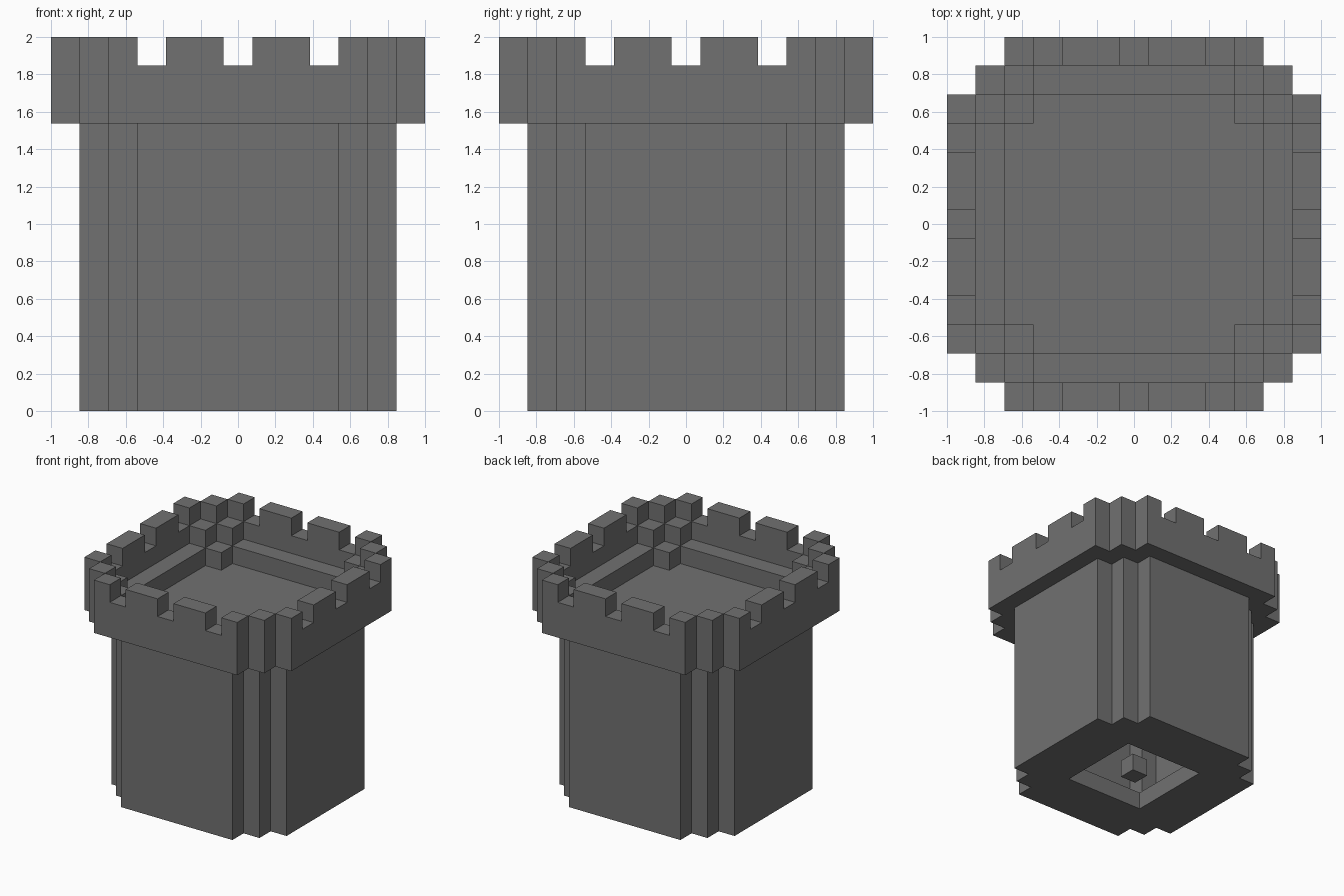
import bpy
import bmesh
from math import radians
from mathutils import Vector

if "Cube" in bpy.data.objects:
    bpy.data.objects.remove(bpy.data.objects["Cube"], do_unlink=True)

UNIT = 2 / 13  # edge of one building block

stone = bpy.data.materials.new("grey_stone")
GREY = (0.165, 0.165, 0.165, 1)
stone.diffuse_color = GREY
stone.use_nodes = True
bsdf = next(n for n in stone.node_tree.nodes if n.type == 'BSDF_PRINCIPLED')
bsdf.inputs["Base Color"].default_value = GREY
bsdf.inputs["Roughness"].default_value = 0.9


# Plan rules: big is the larger distance from the axis, small the lesser one
def in_wall(big, small):
    return (big == 5 and small <= 3) or (big == 4 and small == 4)


def in_room(big, small):
    return big <= 4 and not in_wall(big, small)


def in_rim(big, small):
    return (big == 6 and small <= 4) or (big == 5 and small == 5)


def in_corner_step(big, small):
    return big == 5 and small == 4


# Each part: plan rule, bottom course, top course
parts = {
    "base_plate": (lambda b, s: (in_room(b, s) or in_wall(b, s)) and b > 2, 0, 1),
    "core_block": (lambda b, s: b == 0, 0, 1),
    "tower_wall": (in_wall, 1, 11),
    "roof_floor": (in_room, 9, 10),
    "parapet": (lambda b, s: in_rim(b, s) or in_corner_step(b, s), 10, 12),
    "battlements": (lambda b, s: in_rim(b, s) and s not in (0, 3), 12, 13),
}

# Fill the plan with blocks
blocks = {}
for name, (rule, low, high) in parts.items():
    for x in range(-6, 7):
        for y in range(-6, 7):
            small, big = sorted((abs(x), abs(y)))
            if rule(big, small):
                for z in range(low, high):
                    blocks[x, y, z] = name


def exposed_quads(cell):
    """Corner lists of the block's sides that touch no other block."""
    centre = Vector(cell) + Vector((0, 0, 0.5))
    for axis in range(3):
        for sign in (-1, 1):
            normal = Vector((0, 0, 0))
            normal[axis] = sign
            if tuple(int(c + n) for c, n in zip(cell, normal)) in blocks:
                continue
            side = Vector((0, 0, 0))
            side[(axis + 1) % 3] = 1
            up = normal.cross(side)
            yield [(centre + (normal + side * a + up * b) / 2) * UNIT
                   for a, b in ((-1, -1), (1, -1), (1, 1), (-1, 1))]


# Skin each part and merge its flat areas
for name in parts:
    bm = bmesh.new()
    for cell, owner in blocks.items():
        if owner == name:
            for quad in exposed_quads(cell):
                bm.faces.new([bm.verts.new(p) for p in quad])
    bmesh.ops.remove_doubles(bm, verts=bm.verts, dist=UNIT / 100)
    bmesh.ops.dissolve_limit(bm, angle_limit=radians(1),
                             verts=bm.verts, edges=bm.edges)
    mesh = bpy.data.meshes.new(name)
    bm.to_mesh(mesh)
    bm.free()
    mesh.materials.append(stone)
    bpy.context.collection.objects.link(bpy.data.objects.new(name, mesh))
